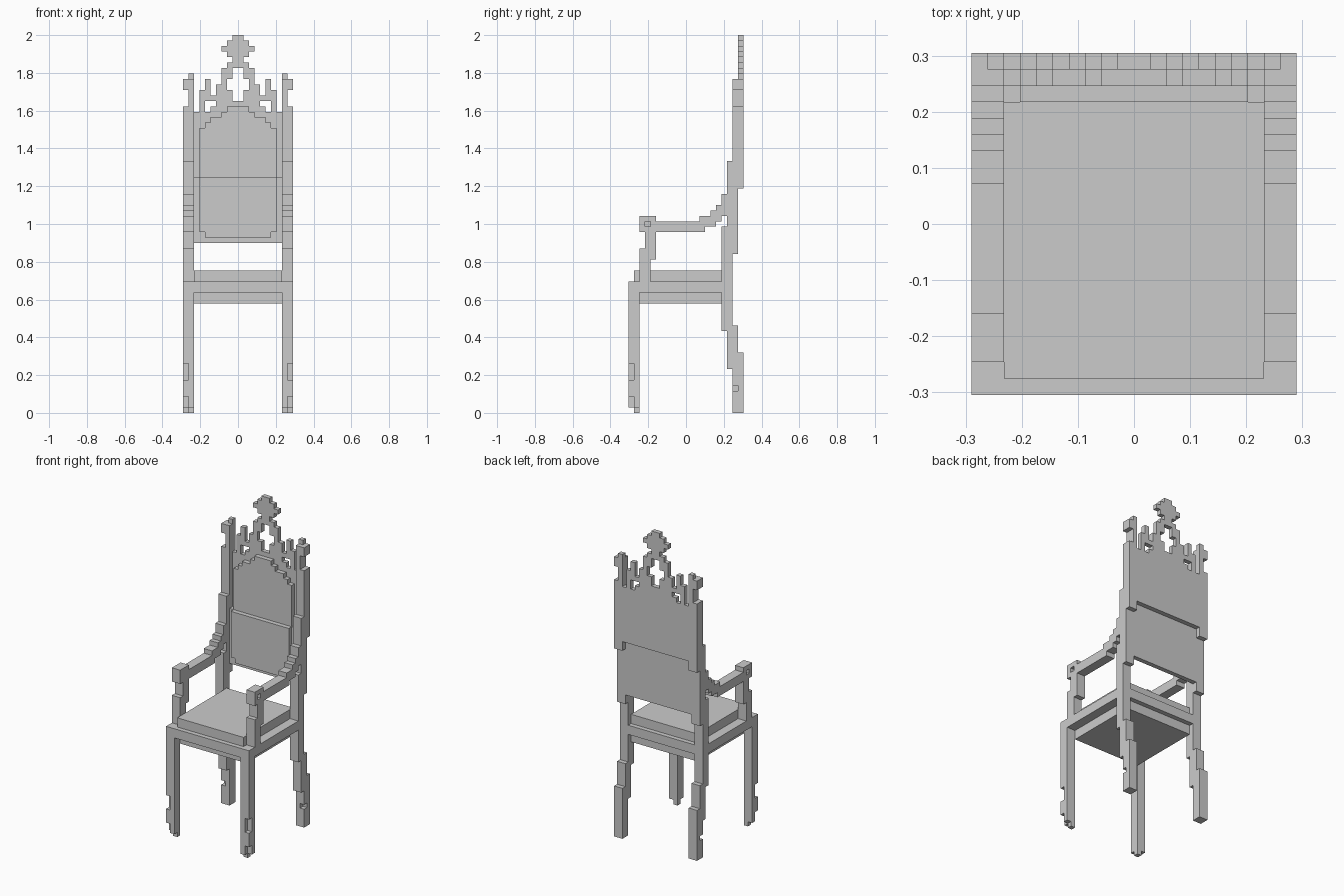
import bpy, bmesh

if "Cube" in bpy.data.objects:
    bpy.data.objects.remove(bpy.data.objects["Cube"])

U = 2 / 69           # size of one block; the chair is 20 x 21 x 69 blocks


def cells(box):
    x0, x1, y0, y1, z0, z1 = box
    return {(x, y, z) for x in range(x0, x1) for y in range(y0, y1) for z in range(z0, z1)}


def blocks(name, add, cut=()):
    """Outer skin of block boxes (right half, mirrored in x), flat regions merged."""
    half = set()
    for b in add:
        half |= cells(b)
    for b in cut:
        half -= cells(b)
    solid = half | {(-1 - x, y, z) for x, y, z in half}
    bm = bmesh.new()
    verts = {}

    def vert(p):
        if p not in verts:
            verts[p] = bm.verts.new((p[0] * U, (p[1] - 10.5) * U, p[2] * U))
        return verts[p]

    for c in solid:
        for a in range(3):
            for s in (0, 1):
                n = list(c)
                n[a] += 2 * s - 1
                if tuple(n) in solid:
                    continue
                ring = []
                for du, dv in ((0, 0), (1, 0), (1, 1), (0, 1)):
                    p = list(c)
                    p[a] += s
                    p[(a + 1) % 3] += du
                    p[(a + 2) % 3] += dv
                    ring.append(vert(tuple(p)))
                bm.faces.new(ring if s else ring[::-1])
    bmesh.ops.dissolve_limit(bm, angle_limit=0.02, verts=bm.verts[:], edges=bm.edges[:])
    me = bpy.data.meshes.new(name)
    bm.to_mesh(me)
    bm.free()
    ob = bpy.data.objects.new(name, me)
    bpy.context.collection.objects.link(ob)
    return ob


def side_profile(rows):
    """Two-block-wide side member from (y0, y1, z0, z1) rows."""
    return [(8, 10, *r) for r in rows]


# Front legs with chipped outer corners and small feet
blocks("front_legs", side_profile([(0, 2, 1, 22)]) + [(8, 9, 1, 2, 0, 1)],
       [(9, 10, 0, 1, 6, 9), (9, 10, 0, 1, 1, 3)])

# Seat frame, underside board and cushion
blocks("seat_frame", [(0, 10, 0, 19, 22, 24), (0, 8, 2, 18, 20, 22)])
blocks("seat_cushion", [(0, 8, 1, 18, 24, 26)])

# Raked rear legs running up into the back posts with finials
posts = side_profile([(19, 21, 0, 8), (18, 21, 8, 11), (18, 20, 11, 15), (17, 20, 15, 16),
                      (17, 19, 16, 29), (17, 20, 29, 34), (18, 20, 34, 41),
                      (18, 21, 41, 46), (19, 21, 46, 56)])
posts += [(8, 9, 19, 21, 56, 59), (8, 10, 19, 21, 59, 61), (8, 9, 20, 21, 61, 62)]
blocks("rear_posts", posts, [(9, 10, 19, 20, 4, 5)])

# Armrests with stepped sweep and front supports
blocks("armrests", side_profile([(2, 4, 24, 28), (2, 5, 28, 30), (3, 5, 30, 33), (2, 5, 33, 36),
                                 (5, 13, 33, 35), (13, 14, 33, 36), (14, 15, 34, 36),
                                 (15, 16, 34, 37), (16, 17, 35, 38), (17, 18, 36, 40)]),
       [(9, 10, 3, 4, 34, 35)])

# Thin back panel with a raised arched field, the lower half one block further forward
field = [(0, 6, 18, 19, 32, 33), (0, 7, 18, 19, 33, 43)]
field += [(0, w, 19, 20, 43, top) for w, top in ((7, 52), (6, 53), (5, 54), (3, 55), (2, 56))]
blocks("back_panel", [(0, 8, 19, 20, 31, 43), (0, 8, 20, 21, 43, 55)] + field)

# Pierced crest, rows from the top down, centre column first
crest = ["#", "##", "###", "##", "#", "##", ".##", ".##", "..#..#", "..##.#", ".###.##",
         ".######", "####..#", "#####.#"]
blocks("crest", [(x, x + 1, 20, 21, 68 - i, 69 - i)
                 for i, row in enumerate(crest) for x, ch in enumerate(row) if ch == "#"])
